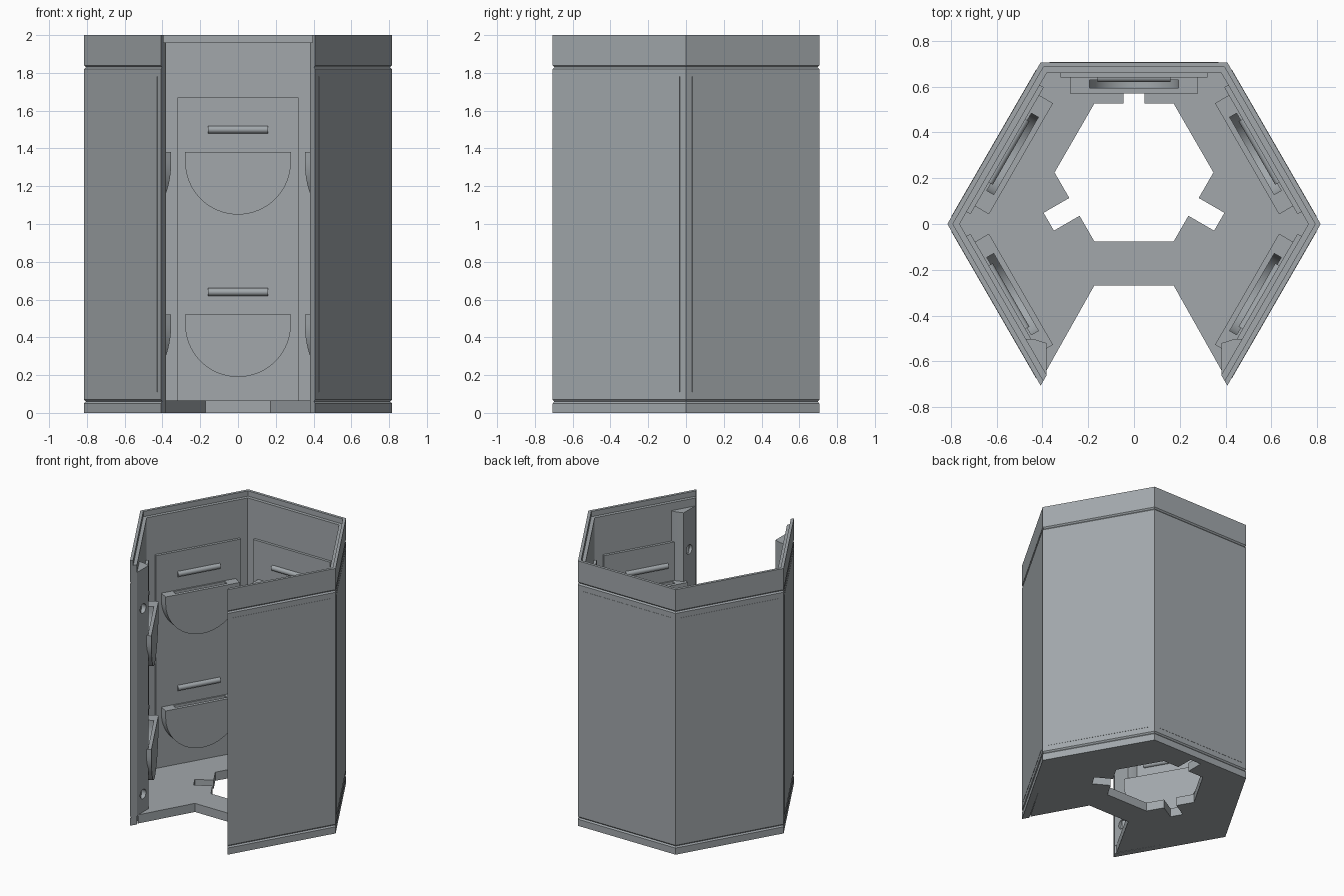
import bpy, bmesh, math
from mathutils import Matrix

if "Cube" in bpy.data.objects:
    bpy.data.objects.remove(bpy.data.objects["Cube"])

grey = bpy.data.materials.new("plain_grey")
grey.diffuse_color = (0.36, 0.39, 0.41, 1)
grey.use_nodes = True
grey.node_tree.nodes["Principled BSDF"].inputs["Base Color"].default_value = grey.diffuse_color
C30 = math.cos(math.pi / 6)


def make(name, bm, turn=0, smooth=False):
    bmesh.ops.recalc_face_normals(bm, faces=bm.faces)
    me = bpy.data.meshes.new(name)
    bm.to_mesh(me)
    bm.free()
    me.transform(Matrix.Rotation(math.radians(turn), 4, 'Z'))
    me.materials.append(grey)
    ob = bpy.data.objects.new(name, me)
    bpy.context.collection.objects.link(ob)
    return ob


def prism(name, pts, axis, lo, hi, turn=0):
    """Extrude a 2D outline along an axis from lo to hi."""
    def at(p, d):
        return {'X': (d, p[0], p[1]), 'Y': (p[0], d, p[1]), 'Z': (p[0], p[1], d)}[axis]
    bm = bmesh.new()
    a = [bm.verts.new(at(p, lo)) for p in pts]
    b = [bm.verts.new(at(p, hi)) for p in pts]
    bm.faces.new(a)
    bm.faces.new(b)
    for i in range(len(pts)):
        j = (i + 1) % len(pts)
        bm.faces.new((a[i], a[j], b[j], b[i]))
    return make(name, bm, turn)


def rect(x, z0, z1):
    return [(-x, z0), (x, z0), (x, z1), (-x, z1)]


def arc(r, cx, cz, a0, a1, n):
    return [(cx + r * math.cos(math.radians(a0 + (a1 - a0) * i / n)),
             cz + r * math.sin(math.radians(a0 + (a1 - a0) * i / n))) for i in range(n + 1)]


def cut(ob, *cutters):
    for c in cutters:
        m = ob.modifiers.new("cut", 'BOOLEAN')
        m.operation, m.object, m.solver = 'DIFFERENCE', c, 'EXACT'
    bpy.context.view_layer.update()
    ev = ob.evaluated_get(bpy.context.evaluated_depsgraph_get())
    me = bpy.data.meshes.new_from_object(ev)
    ob.modifiers.clear()
    ob.data = me
    for c in cutters:
        bpy.data.objects.remove(c)


def smooth(ob):
    bpy.ops.object.select_all(action='DESELECT')
    ob.select_set(True)
    bpy.context.view_layer.objects.active = ob
    bpy.ops.object.shade_smooth_by_angle(angle=math.radians(30))


# Five-sided shell: wall section (distance, height) swept round an open hexagon
section = [(.706, 0), (.706, .05), (.697, .06), (.706, .07),
           (.706, 1.82), (.697, 1.83), (.706, 1.84), (.706, 2),
           (.685, 2), (.685, 1.96), (.66, 1.96), (.66, 0)]
bm = bmesh.new()
rings = []
for k in range(6):
    a = math.radians(-60 + 60 * k)
    rings.append([bm.verts.new((d / C30 * math.cos(a), d / C30 * math.sin(a), z)) for d, z in section])
for r, s in zip(rings, rings[1:]):
    for i in range(len(section)):
        j = (i + 1) % len(section)
        bm.faces.new((r[i], r[j], s[j], s[i]))
bm.faces.new(rings[0])
bm.faces.new(rings[-1])
make("shell", bm)

# Floor with notched front and a slotted hexagonal opening
R = .665 / C30
outline = [(R * math.cos(math.radians(a)), R * math.sin(math.radians(a))) for a in (0, 60, 120, 180)]
outline += [(-.385, -.645), (-.173, -.268), (.173, -.268), (.385, -.645)]
floor = prism("floor", outline, 'Z', 0, .065)
cut(floor, prism("opening", arc(.347, 0, .225, 0, 300, 5), 'Z', -.1, .2))
for a in (0, 120, 240):
    slot = prism("slot", rect(.045, .2, .43), 'Z', -.1, .2, a)
    slot.data.transform(Matrix.Translation((0, .225, 0)))
    cut(floor, slot)

# Fittings on each of the five walls
for turn in (-120, -60, 0, 60, 120):
    prism("outer_panel", rect(.37, .11, 1.78), 'Y', .700, .7075, turn)
    prism("inner_panel", rect(.32, .06, 1.67), 'Y', .64, .665, turn)
    for top in (.52, 1.38):
        # half-round pocket with a half-round slot in its top
        holder = prism("pocket", [(.28, top)] + [(-.28, top)] +
                       arc(.28, 0, top - .05, 180, 360, 32), 'Y', .57, .642, turn)
        cut(holder, prism("pocket_slot", [(.195, top + .1), (-.195, top + .1)] +
                          arc(.195, 0, top - .03, 180, 360, 32), 'Y', .595, .63, turn))
        smooth(holder)
        # rounded bar above the pocket
        smooth(prism("bar", arc(.02, .64, top + .12, 0, 337.5, 15), 'X', -.16, .16, turn))

# Joining flanges with bolt holes on the two front edges
for s in (-1, 1):
    flange = prism("flange", [(s * .383, -.66), (s * .383, -.52), (s * .44, -.502),
                              (s * .476, -.502)], 'Z', .06, 1.9)
    holes = [prism("bolt_hole", arc(.035, -.585, z, 0, 345, 23), 'X', s * .3, s * .5) for z in (.2, 1.6)]
    cut(flange, *holes)
    smooth(flange)
